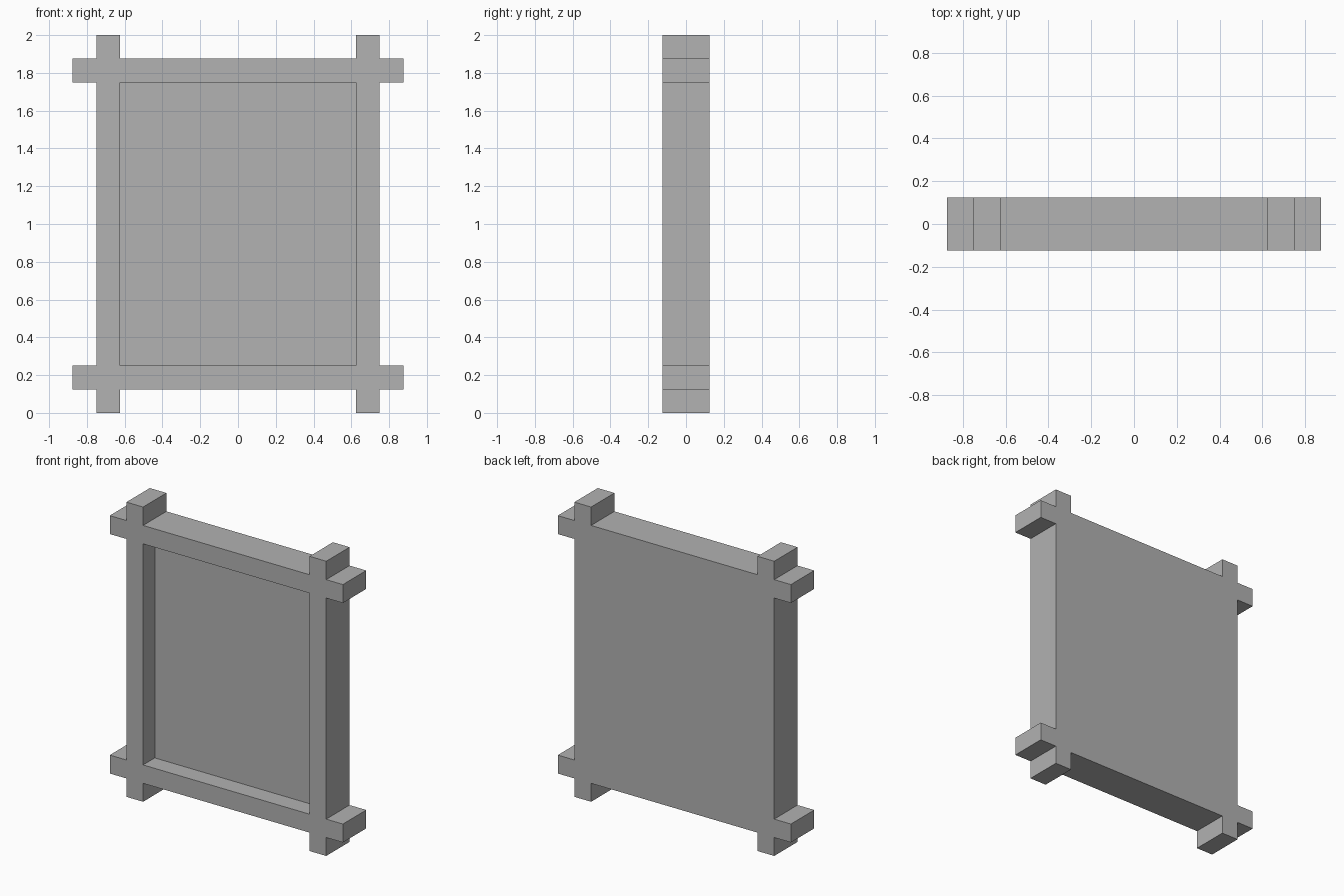
import bpy
import bmesh

cube = bpy.data.objects.get("Cube")
if cube:
    bpy.data.objects.remove(cube, do_unlink=True)

DEPTH = 0.25
FRONT, BACK = -DEPTH / 2, DEPTH / 2

grey = bpy.data.materials.new("plain grey")
grey.use_nodes = True
colour = (0.445, 0.445, 0.445, 1)
grey.diffuse_color = colour
grey.node_tree.nodes["Principled BSDF"].inputs["Base Color"].default_value = colour


def slab(name, cells, y_front, y_back):
    """Extrude joined front-facing rectangles (x0, x1, z0, z1) into a solid."""
    bm = bmesh.new()
    for x0, x1, z0, z1 in cells:
        corners = ((x0, z0), (x1, z0), (x1, z1), (x0, z1))
        bm.faces.new([bm.verts.new((x, y_front, z)) for x, z in corners])
    bmesh.ops.remove_doubles(bm, verts=bm.verts[:], dist=1e-4)
    extruded = bmesh.ops.extrude_face_region(bm, geom=bm.faces[:], use_keep_orig=True)
    moved = [v for v in extruded["geom"] if isinstance(v, bmesh.types.BMVert)]
    bmesh.ops.translate(bm, verts=moved, vec=(0, y_back - y_front, 0))
    bmesh.ops.recalc_face_normals(bm, faces=bm.faces[:])
    mesh = bpy.data.meshes.new(name)
    bm.to_mesh(mesh)
    bm.free()
    mesh.materials.append(grey)
    obj = bpy.data.objects.new(name, mesh)
    bpy.context.collection.objects.link(obj)
    return obj


# Frame: two posts and two rails crossing flush, with their ends projecting
xs = (-0.875, -0.75, -0.625, 0.625, 0.75, 0.875)
zs = (0, 0.125, 0.25, 1.75, 1.875, 2)
bars = (1, 3)
frame_cells = [(xs[i], xs[i + 1], zs[j], zs[j + 1])
               for i in range(5) for j in range(5) if i in bars or j in bars]
slab("crossed_frame", frame_cells, FRONT, BACK)

# Panel: fills the rear half of the opening, flush with the back
slab("back_panel", [(xs[2], xs[3], zs[2], zs[3])], 0, BACK)
